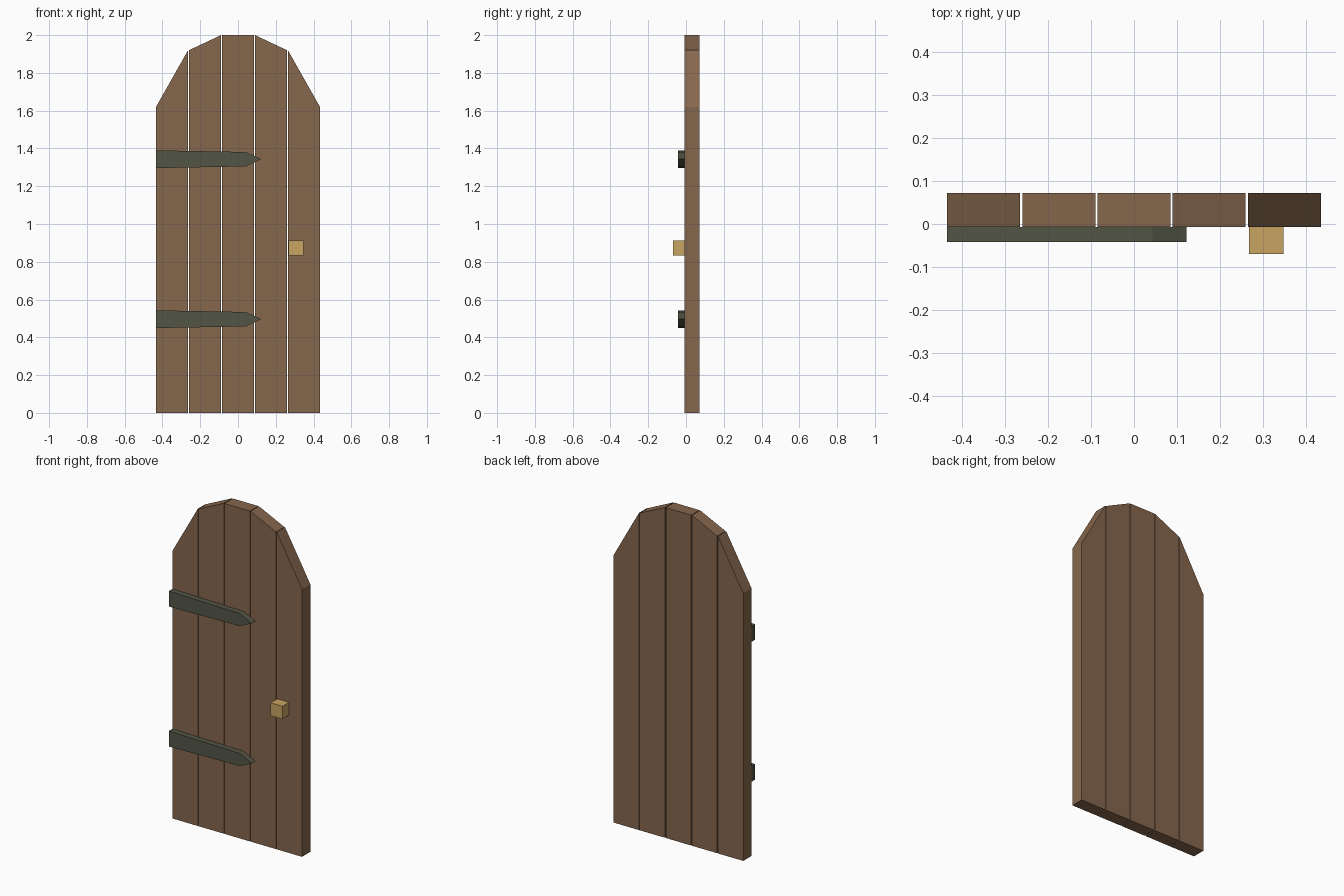
import bpy
import bmesh

cube = bpy.data.objects.get("Cube")
if cube:
    bpy.data.objects.remove(cube, do_unlink=True)


def make_material(name, rgb):
    mat = bpy.data.materials.new(name)
    mat.use_nodes = True
    color = (*rgb, 1.0)
    mat.diffuse_color = color
    mat.node_tree.nodes["Principled BSDF"].inputs["Base Color"].default_value = color
    return mat


def extrude_profile(name, points, front, back, mat):
    """Solid from an x-z outline, extruded along y."""
    bm = bmesh.new()
    face = bm.faces.new([bm.verts.new((x, front, z)) for x, z in points])
    result = bmesh.ops.extrude_face_region(bm, geom=[face])
    moved = [v for v in result["geom"] if isinstance(v, bmesh.types.BMVert)]
    bmesh.ops.translate(bm, verts=moved, vec=(0, back - front, 0))
    bmesh.ops.recalc_face_normals(bm, faces=bm.faces)
    mesh = bpy.data.meshes.new(name)
    bm.to_mesh(mesh)
    bm.free()
    mesh.materials.append(mat)
    obj = bpy.data.objects.new(name, mesh)
    bpy.context.collection.objects.link(obj)
    return obj


wood = make_material("brown wood", (0.24, 0.135, 0.075))
iron = make_material("dark iron", (0.088, 0.09, 0.062))
brass = make_material("brass", (0.58, 0.37, 0.12))

FRONT, BACK = -0.007, 0.072
HALF_WIDTH = 0.434
GAP = 0.005

# Vertical planks whose sloped tops form the arch
arch = [1.62, 1.92, 2.0, 2.0, 1.92, 1.62]
count = len(arch) - 1
width = (2 * HALF_WIDTH - GAP * (count - 1)) / count
for i in range(count):
    left = -HALF_WIDTH + i * (width + GAP)
    right = left + width
    outline = [(left, 0), (right, 0), (right, arch[i + 1]), (left, arch[i])]
    extrude_profile(f"plank_{i + 1}", outline, FRONT, BACK, wood)

# Pointed hinge straps
for name, z in (("lower_hinge_strap", 0.496), ("upper_hinge_strap", 1.343)):
    outline = [(-HALF_WIDTH, z - 0.047), (0.043, z - 0.038), (0.122, z),
               (0.043, z + 0.038), (-HALF_WIDTH, z + 0.047)]
    extrude_profile(name, outline, -0.042, FRONT, iron)

# Square door knob
outline = [(0.267, 0.834), (0.347, 0.834), (0.347, 0.912), (0.267, 0.912)]
extrude_profile("door_knob", outline, -0.07, FRONT, brass)
